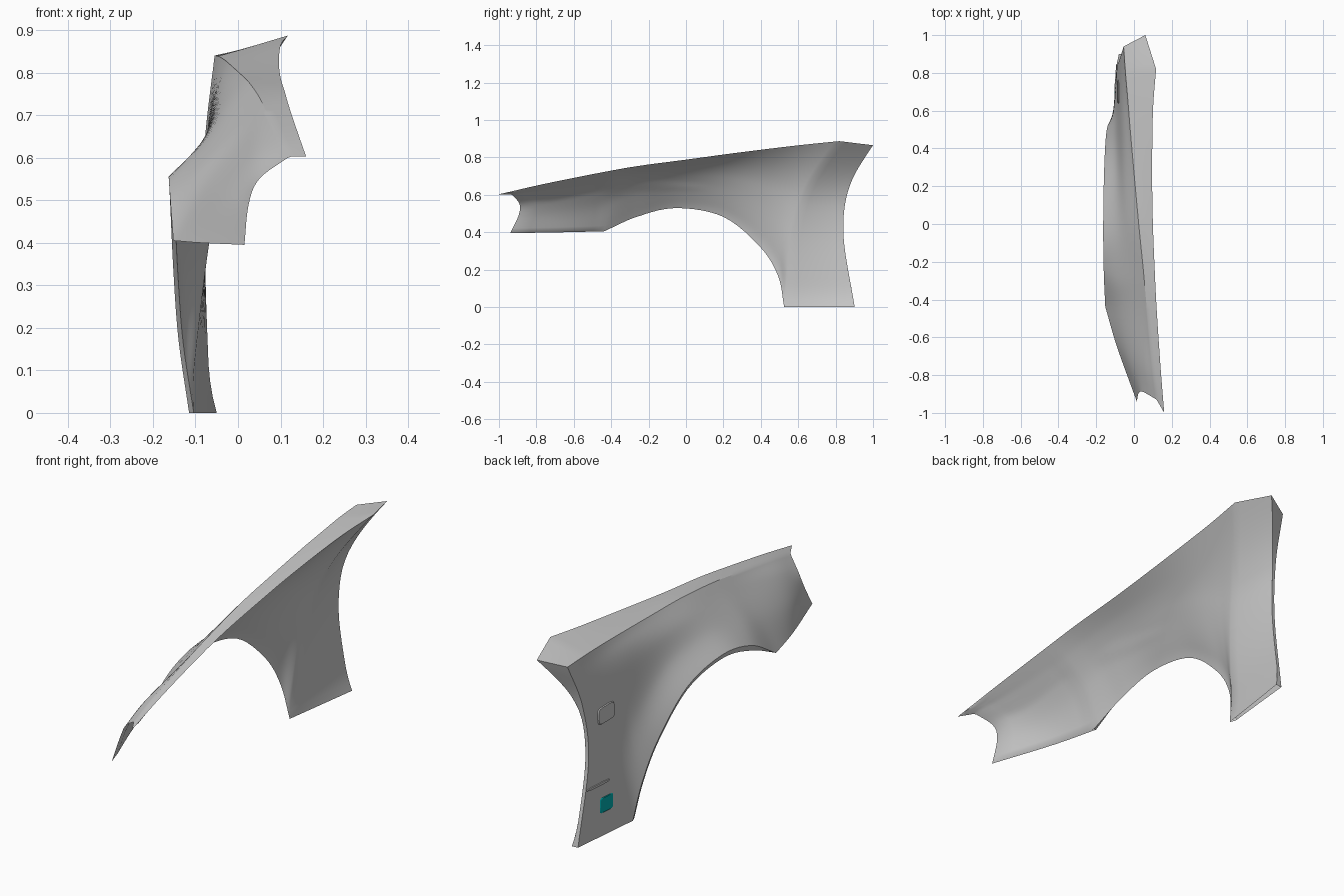
import bpy, math
from mathutils import Vector
from mathutils.bvhtree import BVHTree

if "Cube" in bpy.data.objects:
    bpy.data.objects.remove(bpy.data.objects["Cube"])

SUB = 6    # samples between stations along the panel
VSUB = 8   # samples between rows down the panel


def spline(pts, sub, breaks=()):
    """Catmull-Rom through pts, with sharp corners at the break indices."""
    p = [Vector(q) for q in pts]
    n = len(p) - 1
    out = [p[0]]
    for i in range(n):
        a, b = p[i], p[i + 1]
        before = p[i - 1] if i > 0 and i not in breaks else a * 2 - b
        after = p[i + 2] if i + 1 < n and i + 1 not in breaks else b * 2 - a
        for k in range(1, sub + 1):
            t = k / sub
            out.append(0.5 * (2 * a + (b - before) * t
                       + (2 * before - 5 * a + 4 * b - after) * t * t
                       + (3 * a - before - 3 * b + after) * t ** 3))
    return out


def make(name, verts, faces, color=None):
    me = bpy.data.meshes.new(name)
    me.from_pydata([tuple(v) for v in verts], [], faces)
    me.update()
    ob = bpy.data.objects.new(name, me)
    bpy.context.collection.objects.link(ob)
    if color:
        mat = bpy.data.materials.new(name + "_paint")
        mat.diffuse_color = color
        mat.use_nodes = True
        mat.node_tree.nodes["Principled BSDF"].inputs["Base Color"].default_value = mat.diffuse_color
        me.materials.append(mat)
    bpy.ops.object.select_all(action='DESELECT')
    ob.select_set(True)
    bpy.context.view_layer.objects.active = ob
    bpy.ops.object.shade_smooth_by_angle(angle=math.radians(32))
    return ob


def add_grid(faces, index_rows):
    for r, s in zip(index_rows, index_rows[1:]):
        for i in range(len(r) - 1):
            faces.append((r[i], r[i + 1], s[i + 1], s[i]))


def arch_dir(p):
    """Direction from a point towards the wheel centre."""
    return Vector((0, -.03 - p.y, -p.z)).normalized()


def resample(pts, n):
    """n + 1 points evenly spaced along a polyline."""
    d = [0]
    for a, b in zip(pts, pts[1:]):
        d.append(d[-1] + (b - a).length)
    out, j = [], 0
    for k in range(n + 1):
        s = d[-1] * k / n
        while j < len(pts) - 2 and d[j + 1] < s:
            j += 1
        out.append(pts[j].lerp(pts[j + 1], min(1, (s - d[j]) / (d[j + 1] - d[j]))))
    return out


# Character lines, front to rear: hood edge, crease, upper side, waist, arch/bottom edge
hood = [(.16, -1, .603), (.14, -.75, .66), (.12, -.45, .72), (.11, -.25, .755),
        (.10, 0, .788), (.096, .25, .822), (.098, .5, .853), (.103, .65, .87),
        (.117, .82, .887), (.06, 1, .865)]
crease = [(.12, -.93, .602), (.098, -.75, .645), (.068, -.45, .705), (.05, -.25, .742),
          (.025, 0, .778), (.002, .25, .80), (-.02, .5, .82), (-.032, .65, .83),
          (-.045, .80, .838), (-.055, .94, .84)]
upper = [(.05, -.89, .55), (.035, -.72, .60), (.02, -.45, .65), (0, -.25, .685),
         (-.03, 0, .715), (-.05, .25, .72), (-.062, .48, .71), (-.068, .62, .69),
         (-.073, .74, .66), (-.078, .865, .64)]
waist = [(.025, -.895, .49), (-.03, -.70, .51), (-.07, -.45, .54), (-.085, -.27, .59),
         (-.09, -.02, .63), (-.095, .25, .60), (-.10, .48, .47), (-.10, .575, .38),
         (-.10, .67, .30), (-.092, .84, .38)]
bottom = [(.015, -.94, .395), (-.09, -.65, .40), (-.152, -.438, .405), (-.16, -.25, .503),
          (-.163, -.04, .545), (-.16, .21, .495), (-.152, .41, .33), (-.14, .508, .17),
          (-.115, .541, 0), (-.08, .9, 0)]
A = spline(hood, SUB, (8,))
B, C, D = (spline(r, SUB) for r in (crease, upper, waist))
E = spline(bottom, SUB, (2, 8))
N = len(A)
i0, i1 = 2 * SUB, 8 * SUB
for i in range(i0, i1 + 1):          # room for the arch lip
    E[i] -= arch_dir(E[i]) * .01 * min(1, (i - i0) / SUB)

# Fender skin: flat hood shoulder, then the curved side down to the edge
verts, faces, cols = [], [], []
for i in range(N):
    col = [A[i].lerp(B[i], k / 3) for k in range(3)] + spline((B[i], C[i], D[i], E[i]), VSUB)
    cols.append(list(range(len(verts), len(verts) + len(col))))
    verts += col
add_grid(faces, cols)
skin_tree = BVHTree.FromPolygons([tuple(v) for v in verts], faces)

# Bevelled wheel arch lip around the opening
lip = []
for i in range(i0, i1 + 1):
    q = E[i] + arch_dir(E[i]) * .026 * min(1, (i - i0) / SUB) + Vector((.011, 0, 0))
    if i == i1:
        q.z = 0
    lip.append(len(verts))
    verts.append(q)
add_grid(faces, [[cols[i][-1] for i in range(i0, i1 + 1)], lip])

# Door edge flange, wide at the top and narrow below
edge = cols[-1][3:]
steps = [edge]
for f in (.5, 1):
    ring = []
    for j in edge:
        p = verts[j]
        t = max(0, (p.z - .54) / .30) ** 2
        foot = max(0, 1 - p.z / .07) * .015
        ring.append(len(verts))
        verts.append(p + f * Vector((.015 + foot, .002, 0)).lerp(Vector((.115, .06, .025)), t))
    steps.append(ring)
add_grid(faces, steps)
rear_edge = [verts[j].copy() for j in steps[-1]]
make("fender_panel", verts, faces)

# Inner liner: smooth sheet spanning hood edge, front edge, arch lip and door flange
low = [e.copy() for e in E]
for i in range(i0, i1 + 1):
    low[i] = verts[lip[i - i0]].copy()
low[-1] = rear_edge[-1]
for k in range(1, SUB):
    low[i1 + k] = low[i1].lerp(low[-1], k / SUB)
M = 24
front = resample([verts[j] for j in cols[0]], M)
rear = resample(rear_edge, M)
lv, lf, lcols = [], [], []
for i in range(N):
    u = i / (N - 1)
    lcols.append(list(range(len(lv), len(lv) + M + 1)))
    for k in range(M + 1):
        v = k / M
        p = A[i].lerp(low[i], v)
        p += (1 - u) ** 3 * (front[k] - front[0].lerp(front[-1], v))
        p += u ** 2 * (rear[k] - rear[0].lerp(rear[-1], v))
        if 0 < i < N - 1 and 0 < k < M:      # keep the liner inside the skin
            hit = skin_tree.ray_cast(Vector((-1, p.y, p.z)), Vector((1, 0, 0)))[0]
            if hit:
                p.x = max(p.x, hit.x + .008)
        lv.append(p)
add_grid(lf, lcols)
make("inner_liner", lv, [f[::-1] for f in lf])


def patch(name, y, z, w, h, power, lift, slope=0, color=None, n=32):
    """Small raised pad that follows the outer skin."""
    def on_skin(dy, dz, out):
        yy, zz = y + dy, z + dz + slope * dy
        hit = skin_tree.ray_cast(Vector((-1, yy, zz)), Vector((1, 0, 0)))[0]
        return Vector(((hit.x if hit else -.1) - out, yy, zz))
    vs, fs = [], []
    for scale, out in ((1, 0), (.93, lift), (.8, lift), (.4, lift)):
        for k in range(n):
            a = 2 * math.pi * (k + .5) / n
            c, s = math.cos(a), math.sin(a)
            r = (abs(c) ** power + abs(s) ** power) ** (-1 / power)
            vs.append(on_skin(c * r * w / 2 * scale, s * r * h / 2 * scale, out))
    for m in range(3):
        for k in range(n):
            k2 = (k + 1) % n
            fs.append((m * n + k, m * n + n + k, m * n + n + k2, m * n + k2))
    vs.append(on_skin(0, 0, lift))
    for k in range(n):
        fs.append((3 * n + k, len(vs) - 1, 3 * n + (k + 1) % n))
    make(name, vs, fs, color)


# Side marker lamp, trim crease and coloured plate
patch("side_marker_lamp", .70, .545, .125, .075, 5, .004)
patch("trim_crease", .775, .245, .15, .012, 3, .004)
patch("side_plate", .72, .142, .085, .07, 30, .002, color=(0, .42, .43, 1))
